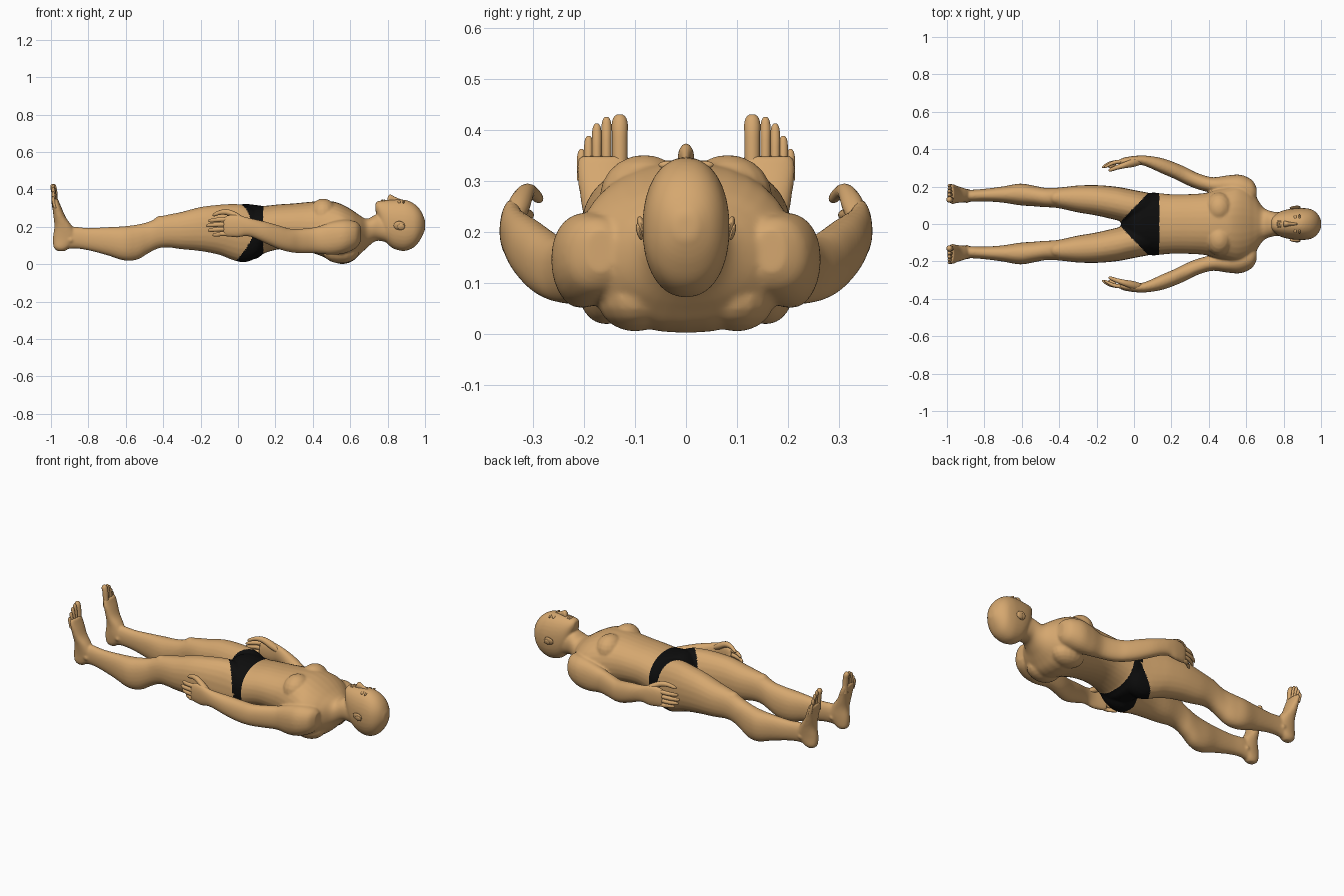
import bpy, bmesh, math
from mathutils import Vector, Matrix


def material(name, rgb):
    m = bpy.data.materials.new(name)
    m.diffuse_color = (*rgb, 1)
    return m


SKIN = material("skin", (0.67, 0.39, 0.16))
BLACK = material("black_cloth", (0.004, 0.004, 0.004))


def refine(rows, steps):
    """Smooth in-between rows (Catmull-Rom)."""
    out = []
    last = len(rows) - 1
    for i in range(last):
        p0, p1 = rows[max(i - 1, 0)], rows[i]
        p2, p3 = rows[i + 1], rows[min(i + 2, last)]
        for k in range(steps):
            t = k / steps
            out.append([0.5 * (2 * b + (c - a) * t + (2 * a - 5 * b + 4 * c - d) * t * t
                               + (3 * b - a - 3 * c + d) * t ** 3)
                        for a, b, c, d in zip(p0, p1, p2, p3)])
    return out + [list(rows[-1])]


def loft(bm, rows, axis="x", side=1, n=24, power=2.2, steps=4):
    """Rows are (position, low1, high1, low2, high2) boxes holding rounded sections."""
    rings = []
    for t, a0, a1, b0, b1 in refine(rows, steps):
        ring = []
        for k in range(n):
            ang = 2 * math.pi * k / n
            c, s = math.cos(ang), math.sin(ang)
            u = (a0 + a1) / 2 + (a1 - a0) / 2 * math.copysign(abs(c) ** (2 / power), c)
            v = (b0 + b1) / 2 + (b1 - b0) / 2 * math.copysign(abs(s) ** (2 / power), s)
            x, y, z = (t, u, v) if axis == "x" else (u, v, t)
            ring.append(bm.verts.new((x, y * side, z)))
        rings.append(ring)
    for r, q in zip(rings, rings[1:]):
        for k in range(n):
            bm.faces.new((r[k], r[(k + 1) % n], q[(k + 1) % n], q[k]))
    bm.faces.new(rings[0])
    bm.faces.new(rings[-1])


def ball(bm, loc, size, rot=None):
    m = Matrix.Translation(loc) @ (rot or Matrix()) @ Matrix.Diagonal((*size, 1))
    bmesh.ops.create_uvsphere(bm, u_segments=16, v_segments=10, radius=1, matrix=m)


def shade(ob, angle):
    bpy.ops.object.select_all(action="DESELECT")
    ob.select_set(True)
    bpy.context.view_layer.objects.active = ob
    bpy.ops.object.shade_smooth_by_angle(angle=math.radians(angle))


def finish(bm, name, angle=50):
    bmesh.ops.recalc_face_normals(bm, faces=bm.faces)
    me = bpy.data.meshes.new(name)
    bm.to_mesh(me)
    bm.free()
    ob = bpy.data.objects.new(name, me)
    bpy.context.collection.objects.link(ob)
    me.materials.append(SKIN)
    shade(ob, angle)
    return ob


# Trunk and neck: (x, half width, back z, front z)
trunk = [(-.07, .04, .11, .23), (-.02, .11, .06, .3), (.03, .155, .03, .322), (.1, .168, .03, .316),
         (.14, .164, .058, .312), (.22, .158, .08, .32), (.3, .16, .08, .325), (.38, .166, .065, .333),
         (.45, .186, .042, .338), (.51, .205, .012, .335), (.56, .215, .001, .318), (.61, .195, .015, .29),
         (.65, .15, .05, .262), (.69, .09, .088, .243), (.74, .067, .125, .265), (.8, .062, .115, .26)]
# Head, chin to crown
head = [(.735, .025, .285, .327), (.75, .045, .24, .338), (.78, .066, .14, .342), (.82, .078, .09, .345),
        (.87, .084, .072, .346), (.91, .085, .075, .34), (.95, .078, .098, .317), (.98, .056, .14, .282),
        (1.0, .022, .185, .235)]
# Leg, hip to ankle: (x, inner y, outer y, back z, front z)
leg = [(.13, .03, .15, .08, .25), (.09, .01, .164, .03, .29), (.03, .003, .176, .01, .317),
       (-.03, .005, .188, .023, .322), (-.1, .022, .2, .05, .318), (-.2, .045, .208, .07, .306),
       (-.3, .062, .206, .08, .28), (-.38, .08, .197, .09, .264), (-.43, .088, .193, .083, .249),
       (-.48, .09, .194, .058, .226), (-.54, .095, .206, .024, .212), (-.61, .1, .216, .02, .203),
       (-.7, .114, .201, .048, .198), (-.8, .121, .188, .074, .194), (-.87, .119, .183, .084, .2),
       (-.93, .118, .183, .08, .2), (-.97, .122, .18, .09, .18)]
# Foot, heel to ball: (z, sole x, instep x, inner y, outer y)
foot = [(.07, -.965, -.925, .132, .168), (.09, -.986, -.9, .12, .183), (.14, -.99, -.86, .114, .188),
        (.2, -.982, -.885, .114, .196), (.25, -.986, -.92, .111, .205), (.3, -.992, -.942, .107, .213),
        (.33, -.997, -.955, .108, .215), (.348, -.996, -.962, .112, .21)]
# Arm, shoulder to knuckles: (x, inner y, outer y, back z, front z)
arm = [(.655, .14, .195, .12, .205), (.63, .11, .236, .085, .228), (.57, .12, .263, .058, .238),
       (.5, .15, .26, .05, .226), (.42, .165, .25, .058, .2), (.34, .186, .272, .058, .19),
       (.28, .21, .302, .064, .19), (.22, .24, .328, .08, .207), (.15, .27, .352, .11, .227),
       (.08, .302, .364, .142, .243), (.04, .315, .366, .15, .253), (0, .318, .364, .143, .264),
       (-.05, .313, .356, .146, .264), (-.078, .311, .345, .152, .25)]

# Body fused from trunk, head and limbs
bm = bmesh.new()
for rows in (trunk, head):
    loft(bm, [(x, -w, w, lo, hi) for x, w, lo, hi in rows], n=32)
for s in (1, -1):
    loft(bm, leg, side=s)
    loft(bm, foot, "z", s)
    loft(bm, arm, side=s)
    ball(bm, (.455, s * .082, .268), (.075, .088, .083))        # chest muscle
    ball(bm, (.55, s * .1, .07), (.1, .075, .066))              # shoulder blade
    ball(bm, (-.41, s * .14, .23), (.04, .035, .03))            # kneecap
    ball(bm, (-.895, s * .151, .13), (.022, .041, .022))        # ankle bones
body = finish(bm, "body")
remesh = body.modifiers.new("fuse", "REMESH")
remesh.mode = "VOXEL"
remesh.voxel_size = 0.006
soften = body.modifiers.new("soften", "SMOOTH")
soften.factor = 0.5
soften.iterations = 8
for mod in ("fuse", "soften"):
    bpy.ops.object.modifier_apply(modifier=mod)

# Briefs coloured by waist line and sloping leg lines
me = body.data
me.materials.clear()
me.materials.append(SKIN)
me.materials.append(BLACK)
for p in me.polygons:
    x, y, z = p.center
    y = abs(y)
    front = -.085 + .98 * y
    rear = -.08 + .6 * y + .55 * max(0, z - .04)
    p.material_index = int(y < .2 and (front if z > .17 else rear) < x < .135)
shade(body, 60)

for s, label in ((1, "left"), (-1, "right")):
    # Toes: (centre y, tip z, radius)
    bm = bmesh.new()
    for y, top, r in ((.13, .43, .016), (.156, .425, .010), (.175, .412, .0095),
                      (.191, .388, .009), (.205, .362, .009)):
        loft(bm, [(z, cx - k * r, cx + k * r, y - k * r, y + k * r) for z, cx, k in
                  ((.3, -.977, 1), (top - .045, -.982, 1), (top - .02, -.987, 1.05),
                   (top - .006, -.988, .8), (top, -.988, .35))], "z", s, 10, 2, 2)
    finish(bm, label + "_toes")

    # Fingers, curled slightly inwards: (knuckle z, tip x)
    bm = bmesh.new()
    for z, tip in ((.163, -.135), (.188, -.16), (.213, -.17), (.239, -.158)):
        loft(bm, [(x, y - .011 * k, y + .011 * k, c - .0125 * k, c + .0125 * k) for x, y, c, k in
                  ((-.05, .333, z, 1), (-.09, .332, z, 1), (tip + .035, .322, z - .003, .95),
                   (tip + .008, .307, z - .006, .75), (tip, .303, z - .007, .35))],
             side=s, n=10, power=2, steps=2)
    finish(bm, label + "_fingers")

    # Thumb
    bm = bmesh.new()
    loft(bm, [(x, y - r, y + r, z - r, z + r) for x, y, z, r in
              ((.04, .335, .228, .016), (0, .328, .25, .022), (-.05, .315, .276, .017),
               (-.09, .303, .278, .013), (-.125, .29, .266, .010), (-.135, .287, .262, .004))],
         side=s, n=12, power=2, steps=3)
    finish(bm, label + "_thumb")

    # Ear
    bm = bmesh.new()
    ball(bm, (.862, s * .086, .207), (.03, .009, .024), Matrix.Rotation(s * -.25, 4, "X"))
    ball(bm, (.872, s * .091, .2), (.02, .006, .017), Matrix.Rotation(s * -.25, 4, "X"))
    finish(bm, label + "_ear")

    # Closed eyelid and brow
    bm = bmesh.new()
    ball(bm, (.862, s * .034, .331), (.009, .015, .009))
    ball(bm, (.885, s * .034, .331), (.006, .02, .008))
    finish(bm, label + "_eyelid")

# Nose
bm = bmesh.new()
loft(bm, [(.798, -.012, .012, .325, .35), (.804, -.016, .016, .325, .365), (.815, -.015, .015, .325, .373),
          (.835, -.01, .01, .325, .362), (.865, -.008, .008, .32, .349), (.885, -.006, .006, .32, .344)],
     n=12, power=2, steps=2)
finish(bm, "nose")

# Lips
bm = bmesh.new()
for x in (.771, .782):
    ball(bm, (x, 0, .339), (.006, .022, .007))
finish(bm, "lips")
